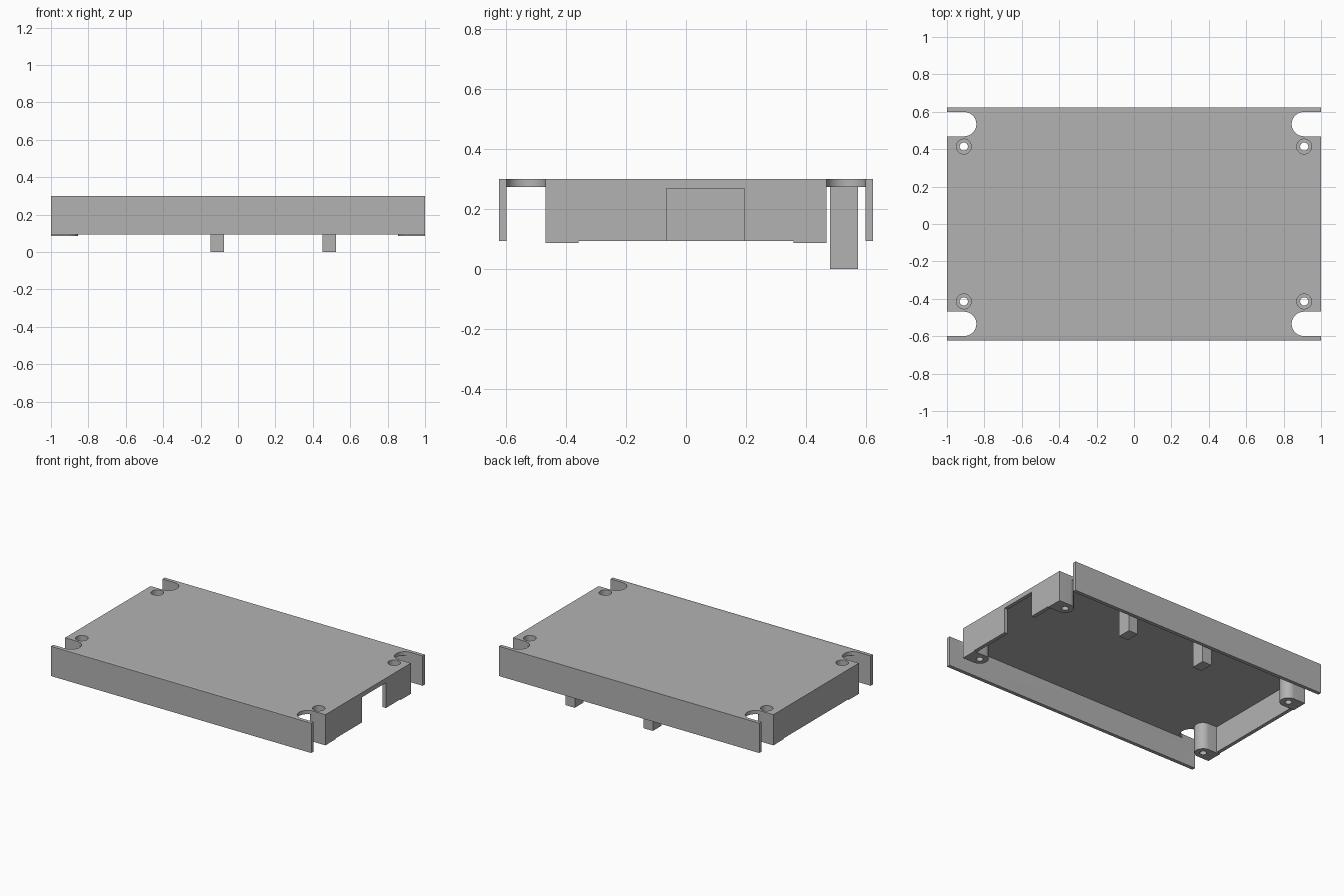
import bpy
import bmesh
from math import pi, cos, sin

cube = bpy.data.objects.get("Cube")
if cube:
    bpy.data.objects.remove(cube, do_unlink=True)

grey = bpy.data.materials.new("plain grey")
grey.use_nodes = True
colour = (0.45, 0.45, 0.45, 1)
grey.diffuse_color = colour
grey.node_tree.nodes["Principled BSDF"].inputs["Base Color"].default_value = colour

HALF_Y, INNER_Y, END_Y = 0.624, 0.599, 0.469
TOP, UNDER, RIM, BOSS_FOOT = 0.30, 0.274, 0.093, 0.087
WALL = 0.025
SCREW_X, SCREW_Y, BOSS_R = 0.91, 0.414, 0.055


def prism(name, outline, z0, z1):
    """Extrude a flat outline from z0 to z1."""
    bm = bmesh.new()
    face = bm.faces.new([bm.verts.new((x, y, z0)) for x, y in outline])
    top = bmesh.ops.extrude_face_region(bm, geom=[face])["geom"]
    verts = [v for v in top if isinstance(v, bmesh.types.BMVert)]
    bmesh.ops.translate(bm, verts=verts, vec=(0, 0, z1 - z0))
    bmesh.ops.recalc_face_normals(bm, faces=bm.faces)
    mesh = bpy.data.meshes.new(name)
    bm.to_mesh(mesh)
    bm.free()
    mesh.materials.append(grey)
    obj = bpy.data.objects.new(name, mesh)
    bpy.context.collection.objects.link(obj)
    return obj


def block(name, x0, x1, y0, y1, z0, z1):
    return prism(name, [(x0, y0), (x1, y0), (x1, y1), (x0, y1)], z0, z1)


def slot(name, sx, cx, cy, r, x_end, z0, z1):
    """Half-round shape, open towards the end at sx * x_end."""
    arc = [pi / 2 + pi * i / 24 for i in range(25)]
    pts = [(x_end, cy + r)] + [(cx + r * cos(a), cy + r * sin(a)) for a in arc]
    pts.append((x_end, cy - r))
    return prism(name, [(sx * x, y) for x, y in pts], z0, z1)


def disc(name, x, y, r, z0, z1):
    angles = [2 * pi * i / 32 for i in range(32)]
    return prism(name, [(x + r * cos(a), y + r * sin(a)) for a in angles], z0, z1)


def combine(target, others, operation):
    """Fuse or cut with each helper, then remove the helpers."""
    for other in others:
        mod = target.modifiers.new("join", "BOOLEAN")
        mod.operation, mod.solver, mod.object = operation, "EXACT", other
    graph = bpy.context.evaluated_depsgraph_get()
    mesh = bpy.data.meshes.new_from_object(target.evaluated_get(graph))
    target.modifiers.clear()
    target.data = mesh
    for other in others:
        bpy.data.objects.remove(other, do_unlink=True)


# Top plate, long side walls and end walls
cover = block("cover", -1, 1, -HALF_Y, HALF_Y, UNDER, TOP)
solids, cutters = [], []
for s in (-1, 1):
    y0, y1 = sorted((s * INNER_Y, s * HALF_Y))
    solids.append(block("side_wall", -1, 1, y0, y1, RIM, TOP))
    x0, x1 = sorted((s * (1 - WALL), s))
    solids.append(block("end_wall", x0, x1, -SCREW_Y, SCREW_Y, RIM, TOP))

# Screw bosses, recessed screw holes and open corner slots
slot_r = (INNER_Y - END_Y) / 2
for sx in (-1, 1):
    for sy in (-1, 1):
        x, y = sx * SCREW_X, sy * SCREW_Y
        solids.append(slot("boss", sx, SCREW_X, y, BOSS_R, 1, BOSS_FOOT, TOP))
        cutters.append(disc("recess", x, y, 0.04, 0.15, 0.4))
        cutters.append(disc("screw_hole", x, y, 0.022, 0, 0.2))
        cutters.append(slot("corner_slot", sx, 0.908, sy * (INNER_Y + END_Y) / 2,
                            slot_r, 1.1, 0, 0.4))

# Cable opening in one end wall
cutters.append(block("cable_opening", 0.95, 1.1, -0.065, 0.195, 0, 0.268))

combine(cover, solids, "UNION")
combine(cover, cutters, "DIFFERENCE")

# Support posts hanging from the plate
for name, x in (("left_post", 0.488), ("right_post", -0.112)):
    block(name, x - 0.036, x + 0.036, 0.48, 0.575, 0, UNDER)

# Smooth the round surfaces, keep the edges crisp
bpy.ops.object.select_all(action="DESELECT")
cover.select_set(True)
bpy.context.view_layer.objects.active = cover
bpy.ops.object.shade_smooth_by_angle(angle=pi / 6)
